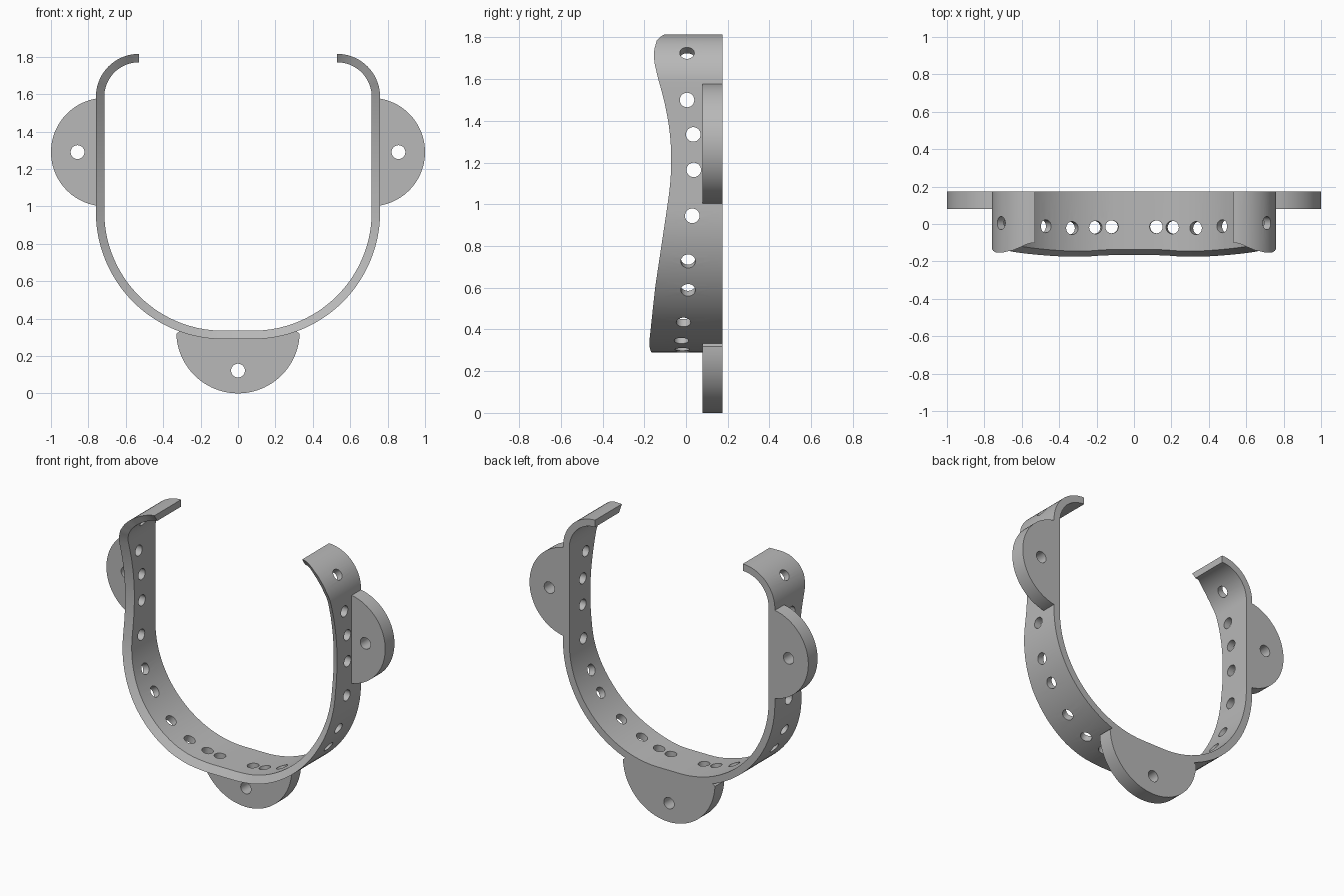
import bpy, bmesh, math
from mathutils import Vector

cube = bpy.data.objects.get("Cube")
if cube:
    bpy.data.objects.remove(cube, do_unlink=True)

BACK, WALL, SETBACK = 0.175, 0.045, 0.03
BEND, LIP, HALF = 0.68, 0.23, 0.76       # outer radii and half width
BEND_C, LIP_C = Vector((0.08, 0, 0.97)), Vector((0.53, 0, 1.585))

grey = bpy.data.materials.new("light_grey")
grey.use_nodes = True
grey.diffuse_color = (0.48, 0.48, 0.48, 1)
grey.node_tree.nodes["Principled BSDF"].inputs["Base Color"].default_value = grey.diffuse_color


def make_object(name, bm):
    bmesh.ops.recalc_face_normals(bm, faces=bm.faces)
    mesh = bpy.data.meshes.new(name)
    bm.to_mesh(mesh)
    bm.free()
    obj = bpy.data.objects.new(name, mesh)
    mesh.materials.append(grey)
    bpy.context.collection.objects.link(obj)
    return obj


def drill(obj, holes, radius):
    """Cut round holes, each given as (centre, axis), then set the shading."""
    bm = bmesh.new()
    for centre, axis in holes:
        turn = Vector(axis).to_track_quat('Z', 'Y').to_matrix().to_4x4()
        turn.translation = centre
        bmesh.ops.create_cone(bm, cap_ends=True, segments=24, radius1=radius,
                              radius2=radius, depth=0.24, matrix=turn)
    cutter = make_object("hole_cutter", bm)
    cutter.hide_render = True
    mod = obj.modifiers.new("holes", 'BOOLEAN')
    mod.operation, mod.solver, mod.object = 'DIFFERENCE', 'EXACT', cutter
    bpy.ops.object.select_all(action='DESELECT')
    bpy.context.view_layer.objects.active = obj
    obj.select_set(True)
    bpy.ops.object.modifier_apply(modifier=mod.name)
    bpy.data.objects.remove(cutter, do_unlink=True)
    bpy.ops.object.shade_smooth_by_angle(angle=math.radians(25))


# Front edge depth by height
EDGE = [(0.29, -.166), (0.31, -.174), (0.35, -.175), (0.6, -.148), (0.8, -.118),
        (1.0, -.088), (1.1, -.075), (1.2, -.07), (1.3, -.073), (1.4, -.085),
        (1.5, -.105), (1.6, -.133), (1.68, -.152), (1.74, -.153),
        (1.785, -.14), (1.804, -.122), (1.815, -.10)]


def front_y(z):
    for (z0, y0), (z1, y1) in zip(EDGE, EDGE[1:]):
        if z <= z1:
            return y0 + (y1 - y0) * max(0, (z - z0) / (z1 - z0))
    return EDGE[-1][1]


# Strap: outer points with their outward normals along one half
half = [(Vector((0, 0, 0.29)), Vector((0, 0, -1)))]
for i in range(29):
    a = -math.pi / 2 + math.pi / 2 * i / 28
    n = Vector((math.cos(a), 0, math.sin(a)))
    half.append((BEND_C + n * BEND, n))
for i in range(1, 12):
    z = BEND_C.z + (LIP_C.z - BEND_C.z) * i / 12
    half.append((Vector((HALF, 0, z)), Vector((1, 0, 0))))
for i in range(19):
    a = math.pi / 2 * i / 18
    n = Vector((math.cos(a), 0, math.sin(a)))
    half.append((LIP_C + n * LIP, n))
flip = Vector((-1, 1, 1))
path = [(p * flip, n * flip) for p, n in reversed(half[1:])] + half

bm = bmesh.new()
rings = []
for p, n in path:
    q, y = p - n * WALL, front_y(p.z)
    section = [(p.x, y, p.z), (p.x, BACK, p.z), (q.x, BACK, q.z), (q.x, y + SETBACK, q.z)]
    rings.append([bm.verts.new(c) for c in section])
for r0, r1 in zip(rings, rings[1:]):
    for k in range(4):
        m = (k + 1) % 4
        bm.faces.new((r0[k], r0[m], r1[m], r1[k]))
bm.faces.new(rings[0])
bm.faces.new(rings[-1])
strap = make_object("strap", bm)

# Row of holes along each half of the strap
holes = []
for side in (1, -1):
    s = Vector((side, 1, 1))
    for x, y in ((0.12, -.015), (0.21, -.018), (0.34, -.022), (0.485, -.012),
                 (0.624, .01), (0.694, .01)):
        dx = x - BEND_C.x
        n = Vector((dx, 0, -math.sqrt((BEND - WALL / 2) ** 2 - dx * dx))).normalized()
        c = BEND_C + n * (BEND - WALL / 2) + Vector((0, y, 0))
        holes.append((c * s, n * s))
    for z, y in ((0.945, .03), (1.165, .037), (1.335, .035), (1.5, .005)):
        holes.append((Vector((HALF * side, y, z)), Vector((1, 0, 0))))
    n = Vector((0.18, 0, 0.14)).normalized()
    holes.append(((LIP_C + n * LIP + Vector((0, 0.005, 0))) * s, n * s))
drill(strap, holes, 0.035)


# Mounting tabs: flat outlines extruded to the back plane
def tab(name, outline, hole):
    bm = bmesh.new()
    face = bm.faces.new([bm.verts.new((x, 0.08, z)) for x, z in outline])
    grown = bmesh.ops.extrude_face_region(bm, geom=[face])
    verts = [v for v in grown["geom"] if isinstance(v, bmesh.types.BMVert)]
    bmesh.ops.translate(bm, verts=verts, vec=(0, BACK - 0.08, 0))
    obj = make_object(name, bm)
    drill(obj, [(Vector((hole[0], 0.13, hole[1])), (0, 1, 0))], 0.037)


def arc(cx, cz, r, start, end, steps=40):
    angles = [math.radians(start + (end - start) * i / steps) for i in range(steps + 1)]
    return [(cx + r * math.cos(a), cz + r * math.sin(a)) for a in angles]


side_arc = arc(0.71, 1.29, 0.29, -81, 81)
for name, side in (("left_tab", 1), ("right_tab", -1)):
    tab(name, [(x * side, z) for x, z in side_arc], (0.858 * side, 1.29))

shoulder = [(0.33, 0.318), (0.305, 0.338), (0.2, 0.32), (0, 0.305)]
top_line = shoulder + [(-x, z) for x, z in reversed(shoulder[:-1])]
tab("bottom_tab", arc(0, 0.33, 0.33, 184, 356) + top_line, (0, 0.122))
